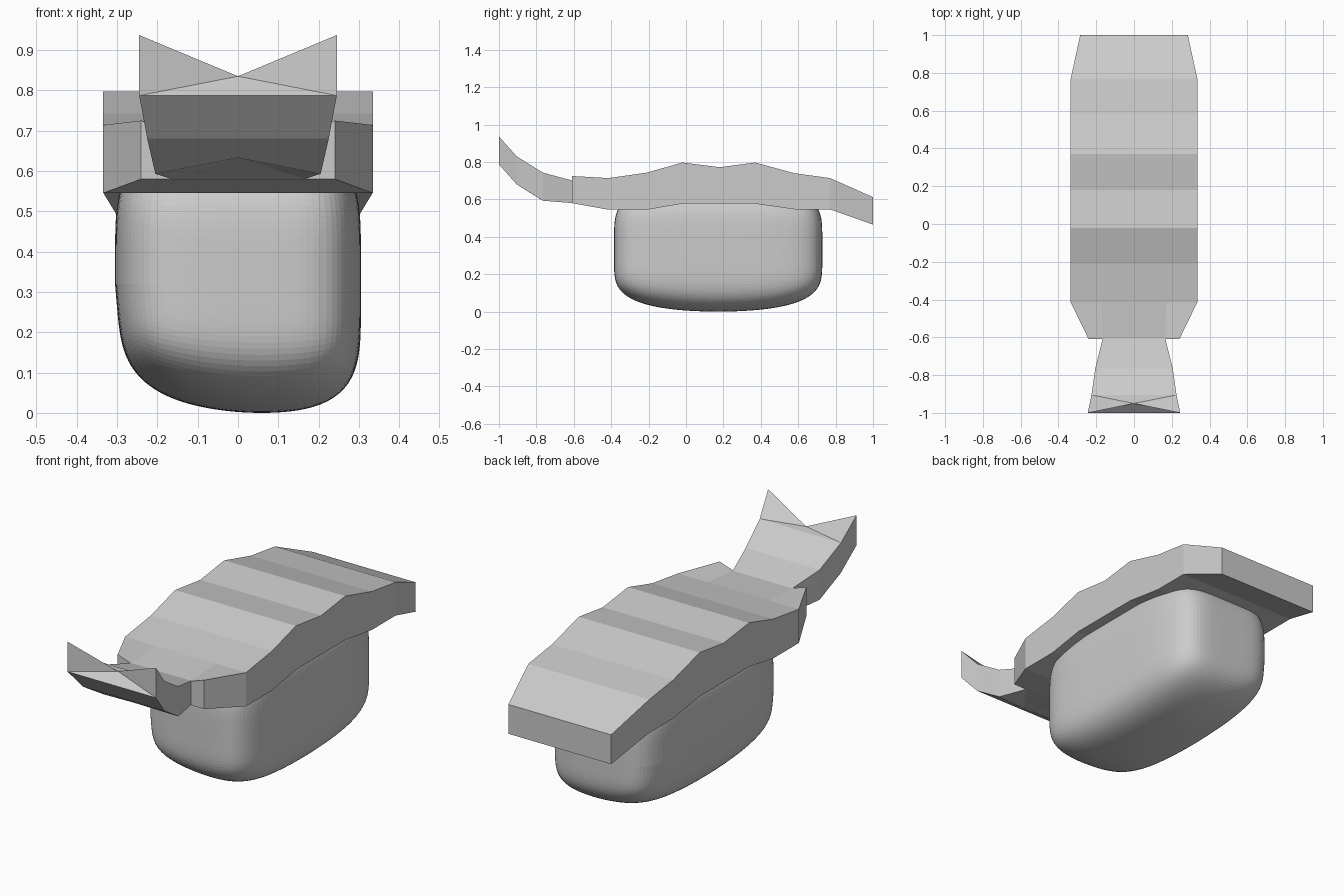
import bpy, bmesh
from mathutils import Vector

cube = bpy.data.objects.get("Cube")
if cube:
    bpy.data.objects.remove(cube, do_unlink=True)

grey = bpy.data.materials.new("plain_grey")
grey.use_nodes = True
colour = (0.6, 0.6, 0.6, 1)
grey.diffuse_color = colour
grey.node_tree.nodes["Principled BSDF"].inputs["Base Color"].default_value = colour


def finish(bm, name):
    bmesh.ops.recalc_face_normals(bm, faces=bm.faces)
    mesh = bpy.data.meshes.new(name)
    bm.to_mesh(mesh)
    bm.free()
    mesh.materials.append(grey)
    obj = bpy.data.objects.new(name, mesh)
    bpy.context.collection.objects.link(obj)
    return obj


def loft(bm, rings):
    """Skin neighbouring rings of vertices with quads."""
    for a, b in zip(rings, rings[1:]):
        for i in range(len(a)):
            j = (i + 1) % len(a)
            bm.faces.new((a[i], a[j], b[j], b[i]))


# Wavy deck: y, half width, top, bottom, inner half width, inner top
bm = bmesh.new()
stations = [
    (-0.61, 0.24, 0.725, 0.58, 0.165, 0.70),
    (-0.415, 0.335, 0.714, 0.545, 0.17, 0.714),
    (-0.21, 0.335, 0.743, 0.545, 0.17, 0.743),
    (-0.02, 0.335, 0.797, 0.577, 0.17, 0.797),
    (0.18, 0.335, 0.772, 0.577, 0.17, 0.772),
    (0.37, 0.335, 0.797, 0.577, 0.17, 0.797),
    (0.58, 0.335, 0.74, 0.547, 0.17, 0.74),
    (0.77, 0.335, 0.714, 0.547, 0.17, 0.714),
    (1.0, 0.285, 0.612, 0.465, 0.145, 0.612),
]
rings = []
for y, w, top, low, iw, itop in stations:
    outline = [(-w, low), (-w, top), (-iw, itop), (iw, itop), (w, top), (w, low)]
    rings.append([bm.verts.new((x, y, z)) for x, z in outline])
loft(bm, rings)
for ring in (rings[0], rings[-1]):
    bm.faces.new(ring)
finish(bm, "wavy_deck")

# Upturned neck that flares to a notched tip: y, half width, top, bottom
bm = bmesh.new()
rings = []
for y, w, top, low in [(-0.605, 0.165, 0.70, 0.58), (-0.765, 0.205, 0.743, 0.593),
                       (-0.905, 0.225, 0.83, 0.68), (-1.0, 0.245, 0.937, 0.787)]:
    rings.append([bm.verts.new((x, y, z)) for x, z in
                  ((-w, low), (-w, top), (w, top), (w, low))])
root, bend, rise, tip = rings
for a, b in zip(rings, rings[1:]):
    for i, j in ((0, 1), (2, 3)):
        bm.faces.new((a[i], a[j], b[j], b[i]))
for a, b in ((root, bend), (bend, rise)):
    bm.faces.new((a[1], a[2], b[2], b[1]))
bm.faces.new((rise[0], rise[3], tip[3], tip[0]))
bm.faces.new(root)


def fan(centre, loop):
    c = bm.verts.new(centre)
    for a, b in zip(loop, loop[1:] + loop[:1]):
        bm.faces.new((c, a, b))


fan((0, -0.95, 0.835), [rise[1], tip[1], tip[0], tip[3], tip[2], rise[2]])
fan((0, -0.83, 0.633), [rise[0], bend[0], root[0], root[3], bend[3], rise[3]])
finish(bm, "notched_neck")

# Rounded pod hanging beneath the deck
bm = bmesh.new()
bmesh.ops.create_cube(bm, size=2)
bmesh.ops.subdivide_edges(bm, edges=bm.edges[:], cuts=31, use_grid_fill=True)
power = 5
for v in bm.verts:
    norm = sum(abs(c) ** power for c in v.co) ** (1 / power)
    u, t, w = v.co / norm
    sag = max(0, -w)
    crown = sag * (0.055 * (u - 0.2) ** 2 + 0.06 * t * t)
    x = 0.305 * u + 0.02 * sag * max(0, -u)
    v.co = Vector((x, 0.172 + 0.557 * t, 0.32 + 0.32 * w + crown))
finish(bm, "rounded_pod")
